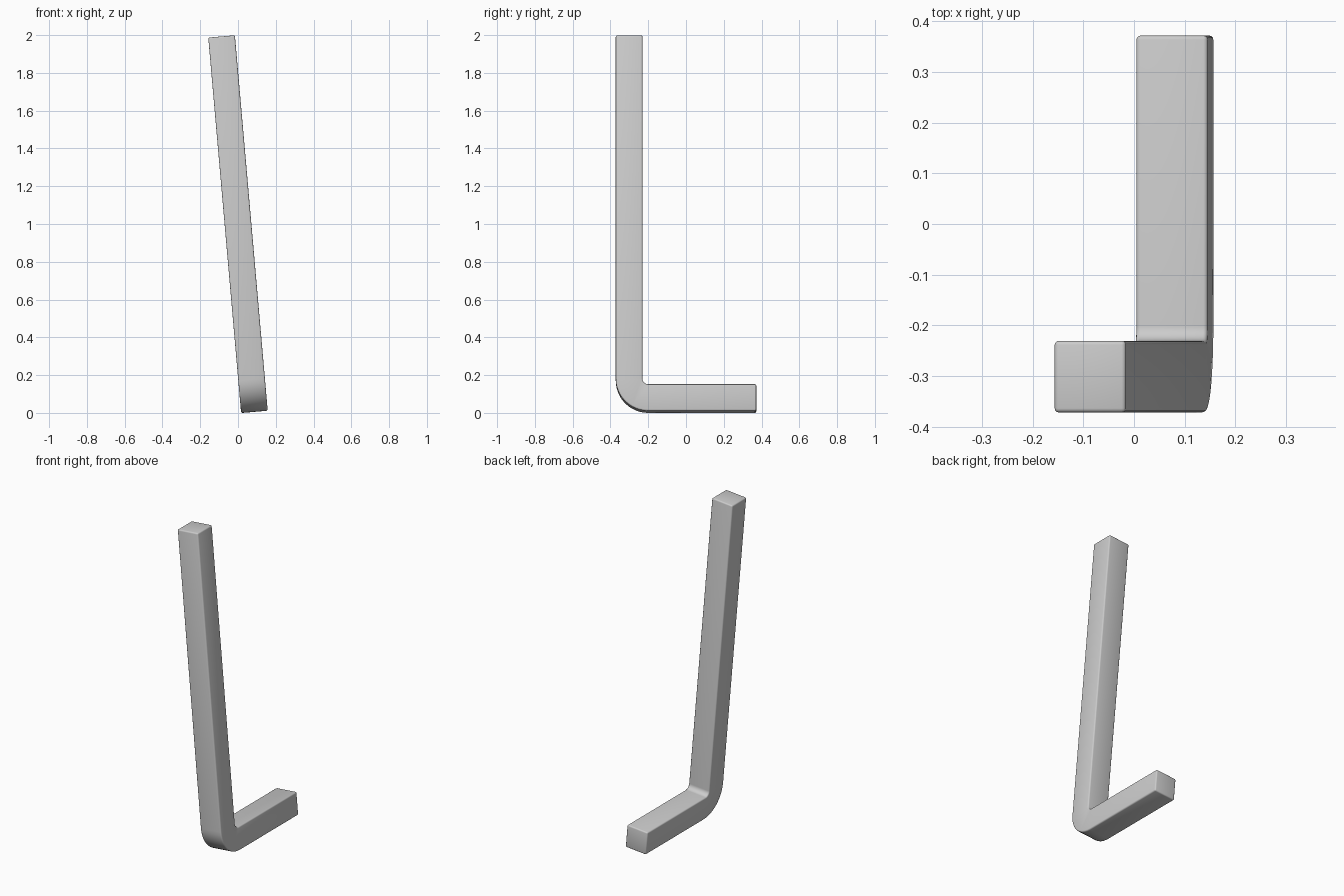
import bpy, bmesh
from math import radians, sin, cos, pi
from mathutils import Matrix

if "Cube" in bpy.data.objects:
    bpy.data.objects.remove(bpy.data.objects["Cube"])

W, L, D = 0.1414, 1.995, 0.744      # bar thickness, long arm, short arm
R_IN = 0.03                         # inner bend radius
R_OUT = R_IN + W
Y0 = -D / 2
SEG = 12


def bend(radius, a0, a1):
    """Points of the quarter bend, in the YZ plane."""
    cy, cz = Y0 + R_OUT, R_OUT
    return [(cy + radius * cos(a0 + (a1 - a0) * i / SEG),
             cz + radius * sin(a0 + (a1 - a0) * i / SEG)) for i in range(SEG + 1)]


# L-shaped side profile with rounded elbow
profile = [(Y0, L)] + bend(R_OUT, pi, 1.5 * pi) + [(D / 2, 0), (D / 2, W)]
profile += bend(R_IN, 1.5 * pi, pi) + [(Y0 + W, L)]

# Extrude the profile to a square bar
bm = bmesh.new()
face = bm.faces.new([bm.verts.new((-W / 2, y, z)) for y, z in profile])
ext = bmesh.ops.extrude_face_region(bm, geom=[face])
bmesh.ops.translate(bm, vec=(W, 0, 0),
                    verts=[g for g in ext["geom"] if isinstance(g, bmesh.types.BMVert)])
bmesh.ops.recalc_face_normals(bm, faces=bm.faces)

# Soften the sharp edges
sharp = [e for e in bm.edges if e.calc_face_angle(0) > radians(40)]
bmesh.ops.bevel(bm, geom=sharp, offset=0.008, segments=3, profile=0.5, affect='EDGES')

# Lean the bar sideways, then centre it and stand it on the ground
bmesh.ops.rotate(bm, cent=(0, 0, 0), matrix=Matrix.Rotation(radians(-5), 3, 'Y'), verts=bm.verts)
xs = [v.co.x for v in bm.verts]
zs = [v.co.z for v in bm.verts]
bmesh.ops.translate(bm, vec=(-(min(xs) + max(xs)) / 2, 0, -min(zs)), verts=bm.verts)

mesh = bpy.data.meshes.new("bent_bar")
bm.to_mesh(mesh)
bm.free()
bar = bpy.data.objects.new("bent_bar", mesh)
bpy.context.collection.objects.link(bar)
bpy.context.view_layer.objects.active = bar
bar.select_set(True)
bpy.ops.object.shade_smooth_by_angle(angle=radians(35))
